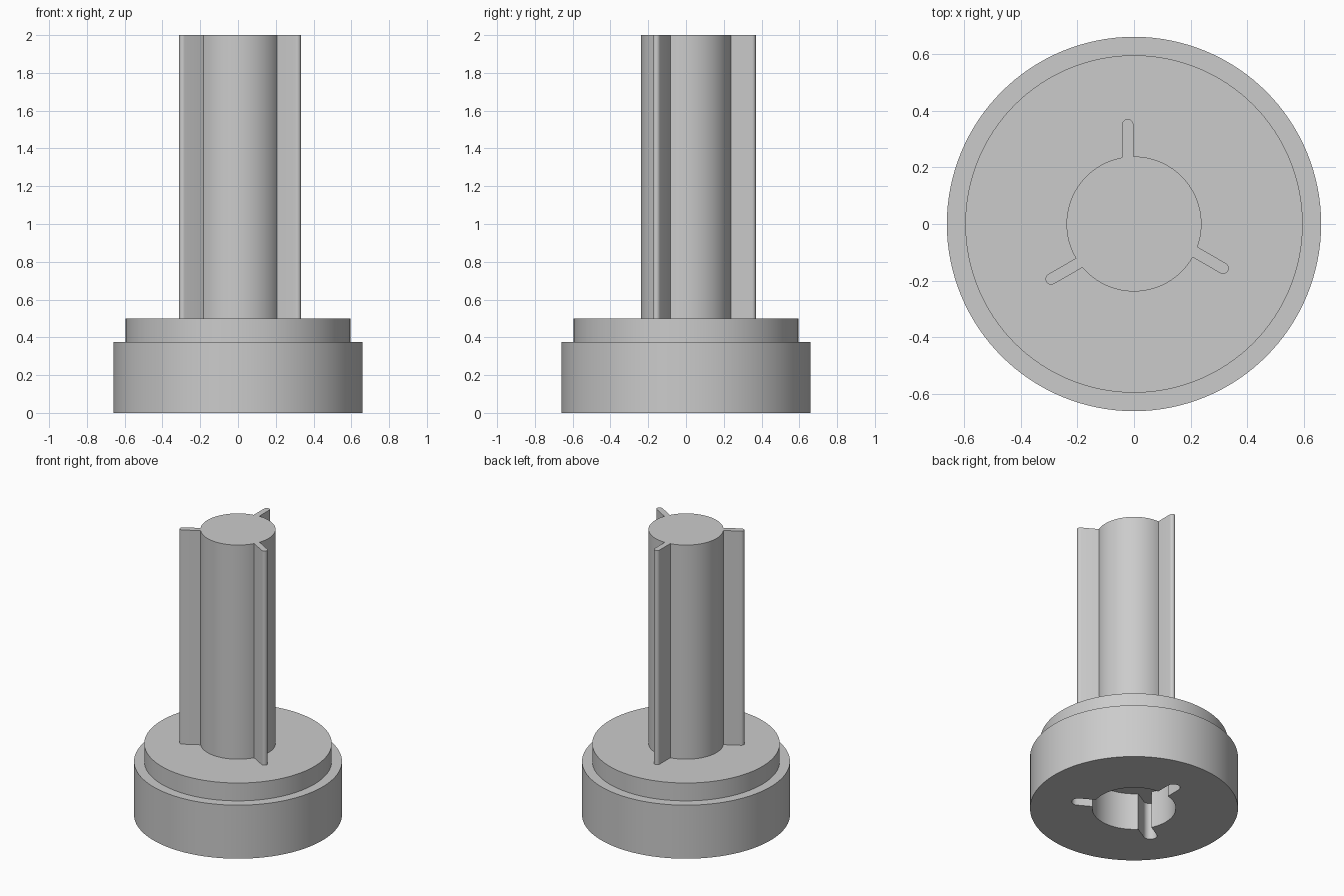
import bpy, bmesh, math
from mathutils import Vector, Matrix

cube = bpy.data.objects.get("Cube")
if cube:
    bpy.data.objects.remove(cube, do_unlink=True)

grey = bpy.data.materials.new("plain grey")
grey.use_nodes = True
colour = (0.6, 0.6, 0.6, 1)
grey.diffuse_color = colour
grey.node_tree.nodes["Principled BSDF"].inputs["Base Color"].default_value = colour

FIN_OFFSET = 0.022  # fins sit slightly to one side of the radial line


def circle(radius, count=128):
    return [Vector((radius * math.cos(math.tau * i / count),
                    radius * math.sin(math.tau * i / count))) for i in range(count)]


def keyed_outline(radius, half, tip, arc_steps=28, tip_steps=10):
    """Circle with three round-ended fins, counterclockwise."""
    third = []
    low, high = FIN_OFFSET - half, FIN_OFFSET + half
    third.append(Vector((math.sqrt(radius**2 - low**2), low)))
    for i in range(tip_steps + 1):
        a = -math.pi / 2 + math.pi * i / tip_steps
        third.append(Vector((tip - half + half * math.cos(a),
                             FIN_OFFSET + half * math.sin(a))))
    start = math.asin(high / radius)
    end = math.tau / 3 + math.asin(low / radius)
    for i in range(arc_steps):
        a = start + (end - start) * i / arc_steps
        third.append(Vector((radius * math.cos(a), radius * math.sin(a))))
    points = []
    for k in range(3):
        turn = Matrix.Rotation(math.pi / 2 + math.tau * k / 3, 2)
        points += [turn @ p for p in third]
    return points


def solid(name, sections):
    """Stack outlines of equal point count, given as (outline, z), into a closed solid."""
    bm = bmesh.new()
    rings = [[bm.verts.new((p.x, p.y, z)) for p in outline] for outline, z in sections]
    for lower, upper in zip(rings, rings[1:]):
        n = len(lower)
        for i in range(n):
            j = (i + 1) % n
            bm.faces.new((lower[i], lower[j], upper[j], upper[i]))
    bm.faces.new(rings[0][::-1])
    bm.faces.new(rings[-1])
    mesh = bpy.data.meshes.new(name)
    bm.to_mesh(mesh)
    bm.free()
    mesh.materials.append(grey)
    obj = bpy.data.objects.new(name, mesh)
    bpy.context.collection.objects.link(obj)
    return obj


# Stepped round base
wide, narrow = circle(0.66), circle(0.595)
base = solid("stepped_base", [(wide, 0), (wide, 0.375), (narrow, 0.375), (narrow, 0.5)])

# Keyed socket cut into the underside, a loose fit for the post
socket = keyed_outline(0.265, 0.043, 0.405)
cutter = solid("socket_cutter", [(socket, -0.1), (socket, 0.26)])
cutter.hide_render = True
cut = base.modifiers.new("socket", "BOOLEAN")
cut.operation = "DIFFERENCE"
cut.solver = "EXACT"
cut.object = cutter
depsgraph = bpy.context.evaluated_depsgraph_get()
carved = bpy.data.meshes.new_from_object(base.evaluated_get(depsgraph))
base.modifiers.clear()
base.data = carved
bpy.data.objects.remove(cutter, do_unlink=True)

# Finned post
key = keyed_outline(0.238, 0.02, 0.37)
post = solid("finned_post", [(key, 0.5), (key, 2.0)])

# Smooth walls, crisp edges
for obj in (base, post):
    bpy.ops.object.select_all(action="DESELECT")
    obj.select_set(True)
    bpy.context.view_layer.objects.active = obj
    bpy.ops.object.shade_smooth_by_angle(angle=math.radians(30))
